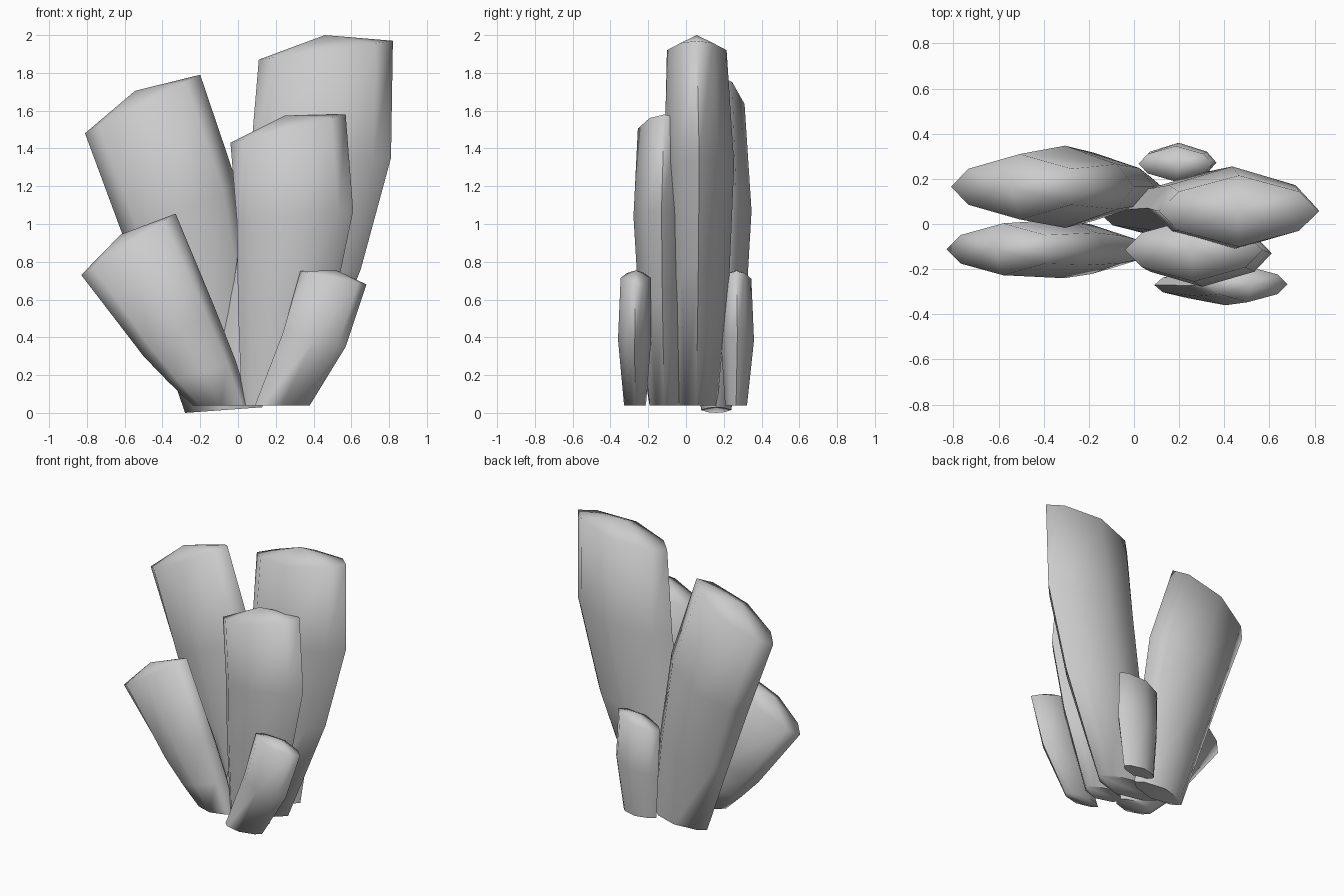
import bpy, bmesh, math
from mathutils import Vector

# Flattened eight-sided cross-section: (along width, along depth)
SECTION = [(1, 0), (0.75, 0.55), (0, 1), (-0.75, 0.55),
           (-1, 0), (-0.75, -0.55), (0, -1), (0.75, -0.55)]


def crystal(name, rings, tip):
    """rings: (left x, left z, right x, right z, centre y, half depth), bottom to top."""
    bm = bmesh.new()
    loops = []
    for lx, lz, rx, rz, cy, h in rings:
        mid = Vector(((lx + rx) / 2, cy, (lz + rz) / 2))
        half = Vector(((rx - lx) / 2, 0, (rz - lz) / 2))
        loops.append([bm.verts.new(mid + half * u + Vector((0, h * v, 0)))
                      for u, v in SECTION])
    n = len(SECTION)
    for a, b in zip(loops, loops[1:]):
        for i in range(n):
            j = (i + 1) % n
            bm.faces.new((a[i], a[j], b[j], b[i]))
    # faceted top and flat base
    apex = bm.verts.new(tip)
    for i in range(n):
        bm.faces.new((loops[-1][i], loops[-1][(i + 1) % n], apex))
    bm.faces.new(loops[0][::-1])
    bmesh.ops.recalc_face_normals(bm, faces=bm.faces)
    me = bpy.data.meshes.new(name)
    bm.to_mesh(me)
    bm.free()
    ob = bpy.data.objects.new(name, me)
    bpy.context.collection.objects.link(ob)
    bpy.ops.object.select_all(action='DESELECT')
    bpy.context.view_layer.objects.active = ob
    ob.select_set(True)
    bpy.ops.object.shade_smooth_by_angle(angle=math.radians(80))
    return ob


# Tallest crystal, leaning right
crystal("tall_crystal", [
    (-0.16, 0.04, 0.36, 0.04, 0.055, 0.11),
    (-0.02, 0.70, 0.65, 0.76, 0.065, 0.165),
    (0.06, 1.28, 0.81, 1.35, 0.07, 0.185),
    (0.11, 1.87, 0.82, 1.97, 0.057, 0.158)], (0.46, 0.057, 2.0))

# Large crystal at the back, leaning left
crystal("back_left_crystal", [
    (-0.28, 0.0, 0.13, 0.03, 0.16, 0.08),
    (-0.44, 0.46, 0.09, 0.58, 0.165, 0.15),
    (-0.61, 0.94, 0.0, 1.20, 0.165, 0.182),
    (-0.81, 1.48, -0.20, 1.79, 0.165, 0.145)], (-0.545, 0.165, 1.705))

# Medium crystal at the front
crystal("front_middle_crystal", [
    (0.02, 0.04, 0.33, 0.04, -0.115, 0.078),
    (0.0, 0.56, 0.51, 0.59, -0.125, 0.125),
    (-0.005, 1.01, 0.61, 1.07, -0.13, 0.148),
    (-0.04, 1.43, 0.57, 1.58, -0.115, 0.14)], (0.25, -0.11, 1.575))

# Front crystal leaning far left
crystal("front_left_crystal", [
    (-0.24, 0.04, 0.06, 0.04, -0.115, 0.078),
    (-0.37, 0.165, -0.01, 0.27, -0.112, 0.11),
    (-0.50, 0.30, -0.12, 0.55, -0.11, 0.13),
    (-0.83, 0.73, -0.33, 1.055, -0.112, 0.115)], (-0.62, -0.11, 0.945))

# Small crystals in front and behind
crystal("small_front_crystal", [
    (0.09, 0.04, 0.38, 0.04, -0.27, 0.058),
    (0.24, 0.43, 0.57, 0.35, -0.272, 0.088),
    (0.33, 0.75, 0.68, 0.68, -0.267, 0.079)], (0.52, -0.265, 0.755))
crystal("small_back_crystal", [
    (0.05, 0.04, 0.31, 0.04, 0.265, 0.058),
    (0.03, 0.36, 0.365, 0.41, 0.272, 0.088),
    (0.02, 0.67, 0.35, 0.75, 0.267, 0.079)], (0.20, 0.267, 0.755))
